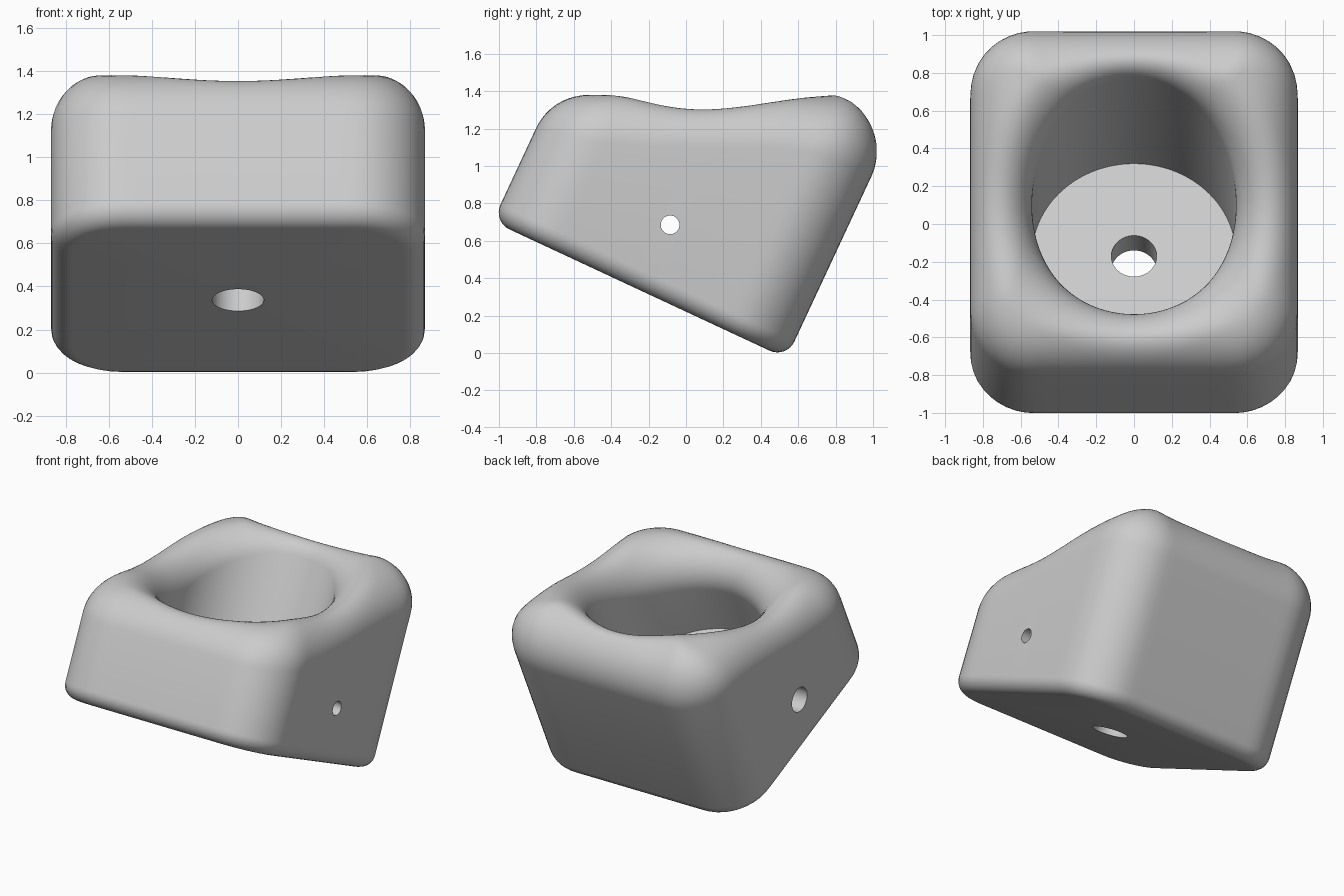
import bpy, bmesh
from math import sin, cos, tan, pi, sqrt, radians

cube = bpy.data.objects.get("Cube")
if cube:
    bpy.data.objects.remove(cube)

TILT = radians(25)
HALF, CORNER = 0.867, 0.34          # square plan of the block
BORE, DRAIN = 0.54, 0.12            # main pocket and small hole in its floor
BASE, FLOOR, TOP = 0.20, 0.386, 1.38
MID = -0.3675                       # block centre along its tilted depth axis
EDGE, BOTTOM = 0.31, 0.10           # outer rim and underside rounding
SEGMENTS, RIM_STEPS = 128, 28


def plan_radius(a, inset=0.0):
    """Distance from the centre to the rounded square along angle a."""
    half, r = HALF - inset, CORNER - inset
    c, s = abs(cos(a)), abs(sin(a))
    k = half - r
    if half * min(c, s) / max(c, s) <= k:
        return half / max(c, s)
    return k * (c + s) + sqrt(r * r - (k * (c - s)) ** 2)


def plan_depth(x, u):
    """Distance inward from the outer wall."""
    k = HALF - CORNER
    qx, qu = abs(x) - k, abs(u) - k
    return CORNER - sqrt(max(qx, 0) ** 2 + max(qu, 0) ** 2) - min(max(qx, qu), 0)


def fillet_drop(d, r, m):
    """Drop below a top of slope m, at distance d from a wall, for radius r."""
    n = sqrt(1 + m * m)
    if d >= r * (1 - m / n):
        return 0.0
    d = max(d, 0)
    return m * (d - r) + r * n - sqrt(max(r * r - (r - d) ** 2, 0))


def rim_height(a, t):
    """Height of the rolled rim, t = 0 at the pocket and 1 at the outer wall."""
    rad = BORE + (plan_radius(a) - BORE) * t
    x, u = rad * cos(a), rad * sin(a)
    slope = tan(TILT)
    nx, nu = cos(a) ** 3, sin(a) ** 3
    nu /= sqrt(nx * nx + nu * nu)
    pocket_r = 0.21 + 0.117 * cos(a) ** 2
    drop = fillet_drop(plan_depth(x, u), EDGE, -slope * nu)
    drop += fillet_drop(rad - BORE, pocket_r, slope * sin(a))
    return rad, (TOP + sin(TILT) * (u + MID)) / cos(TILT) - drop


def section(a):
    """Closed cross-section (radius, height) of the block at angle a."""
    pts = [(DRAIN, BASE), (DRAIN, FLOOR), (BORE, FLOOR)]
    for i in range(RIM_STEPS + 1):
        pts.append(rim_height(a, (1 - cos(pi * i / RIM_STEPS)) / 2))
    for i in range(9):
        f = pi / 2 * i / 8
        pts.append((plan_radius(a, BOTTOM * (1 - cos(f))), BASE + BOTTOM * (1 - sin(f))))
    return pts


# Body: sweep the section round the pocket axis, tilted backward
bm = bmesh.new()
loops = []
for j in range(SEGMENTS):
    a = 2 * pi * j / SEGMENTS
    loop = []
    for rad, w in section(a):
        u = MID + rad * sin(a)
        loop.append(bm.verts.new((rad * cos(a), u * cos(TILT) + w * sin(TILT),
                                  w * cos(TILT) - u * sin(TILT))))
    loops.append(loop)
for j, one in enumerate(loops):
    two = loops[(j + 1) % SEGMENTS]
    for i in range(len(one)):
        k = (i + 1) % len(one)
        bm.faces.new((one[i], one[k], two[k], two[i]))
bmesh.ops.recalc_face_normals(bm, faces=bm.faces)
mesh = bpy.data.meshes.new("block")
bm.to_mesh(mesh)
bm.free()
block = bpy.data.objects.new("block", mesh)
bpy.context.collection.objects.link(block)

grey = bpy.data.materials.new("plain grey")
grey.use_nodes = True
grey.diffuse_color = (0.6, 0.6, 0.6, 1)
grey.node_tree.nodes["Principled BSDF"].inputs["Base Color"].default_value = (0.6, 0.6, 0.6, 1)
mesh.materials.append(grey)

# Side holes: wide on the right wall, narrow on the left wall
for name, side, radius in (("right_hole", -1, 0.088), ("left_hole", 1, 0.05)):
    bpy.ops.mesh.primitive_cylinder_add(vertices=48, radius=radius, depth=0.8,
                                        location=(side * 0.75, -0.085, 0.685),
                                        rotation=(0, pi / 2, 0))
    cutter = bpy.context.object
    cutter.name = name + "_cutter"
    cutter.hide_render = True
    cutter.data.materials.append(grey)
    cut = block.modifiers.new(name, 'BOOLEAN')
    cut.operation, cut.solver, cut.object = 'DIFFERENCE', 'EXACT', cutter
    bpy.ops.object.select_all(action='DESELECT')
    block.select_set(True)
    bpy.context.view_layer.objects.active = block
    bpy.ops.object.modifier_apply(modifier=name)
    bpy.data.objects.remove(cutter)

bpy.ops.object.shade_smooth_by_angle(angle=radians(35))
